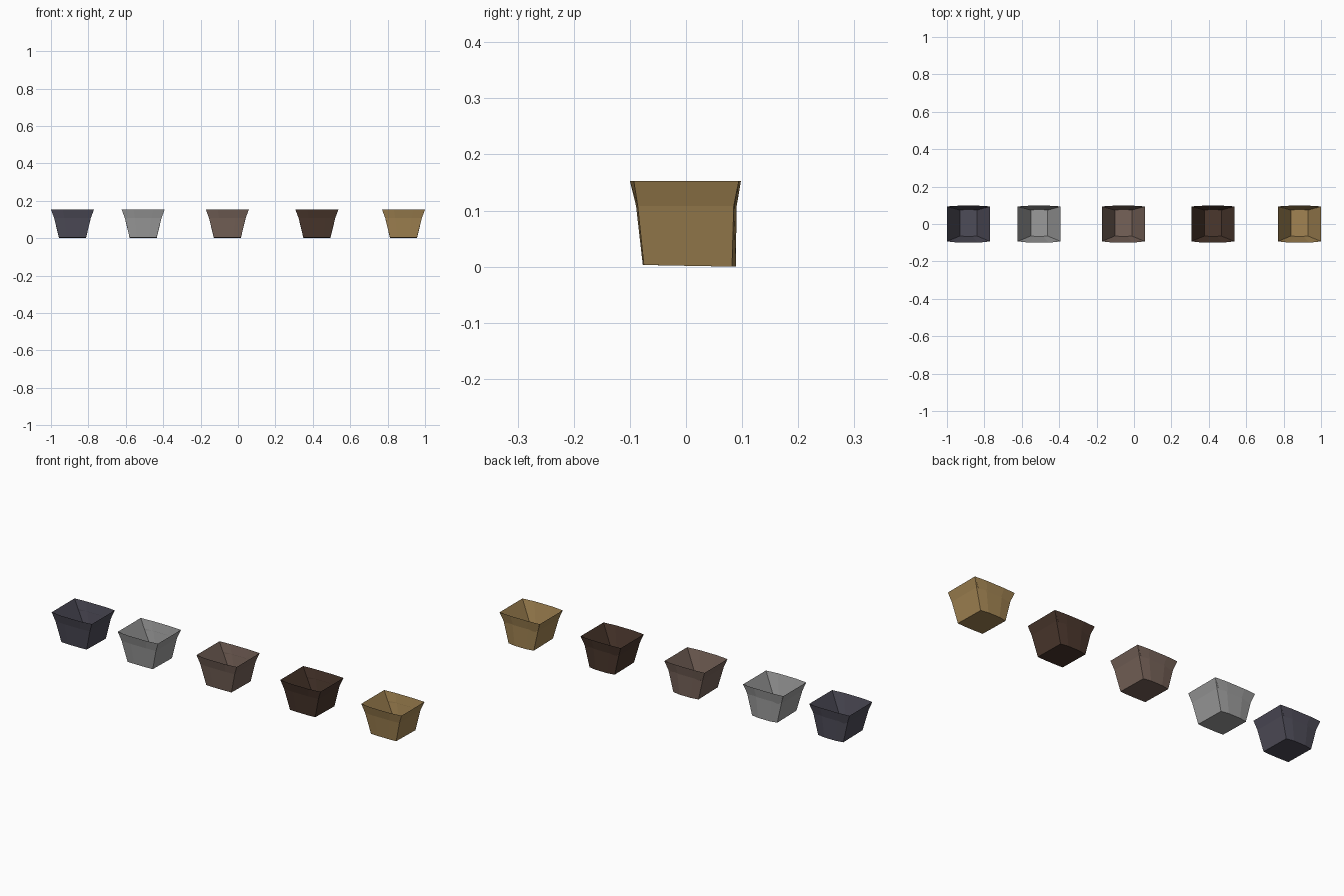
import bpy, bmesh

if "Cube" in bpy.data.objects:
    bpy.data.objects.remove(bpy.data.objects["Cube"])

# Each ring: half width x, corner y (front, back), middle y (front, back), z (front, back)
RINGS = [
    (0.045, (-0.064, 0.074), (-0.066, 0.077), (0.03, 0.03)),      # inner floor
    (0.115, (-0.093, 0.094), (-0.100, 0.098), (0.153, 0.153)),    # rim
    (0.098, (-0.086, 0.085), (-0.089, 0.090), (0.108, 0.108)),    # waist below the lip
    (0.072, (-0.075, 0.082), (-0.077, 0.089), (0.003, 0.0)),      # base
]


def ring_points(hx, corner, mid, z):
    # Eight-sided outline: flat sides, slightly bowed front and back
    front = [(-hx, corner[0]), (-hx * 0.45, mid[0]), (hx * 0.45, mid[0]), (hx, corner[0])]
    back = [(hx, corner[1]), (hx * 0.45, mid[1]), (-hx * 0.45, mid[1]), (-hx, corner[1])]
    return [(x, y, z[0]) for x, y in front] + [(x, y, z[1]) for x, y in back]


def make_pot(name, x, color):
    bm = bmesh.new()
    loops = [[bm.verts.new(p) for p in ring_points(*r)] for r in RINGS]
    n = len(loops[0])
    for a, b in zip(loops, loops[1:]):
        for i in range(n):
            j = (i + 1) % n
            bm.faces.new((a[i], a[j], b[j], b[i]))
    bm.faces.new(loops[0])
    bm.faces.new(loops[-1])
    bmesh.ops.recalc_face_normals(bm, faces=bm.faces)
    mesh = bpy.data.meshes.new(name)
    bm.to_mesh(mesh)
    bm.free()
    if color:
        mat = bpy.data.materials.new(name + "_color")
        mat.diffuse_color = (*color, 1)
        mat.use_nodes = True
        mat.node_tree.nodes["Principled BSDF"].inputs["Base Color"].default_value = mat.diffuse_color
        mesh.materials.append(mat)
    obj = bpy.data.objects.new(name, mesh)
    obj.location.x = x
    bpy.context.collection.objects.link(obj)


# Row of five pots in different materials
make_pot("slate_pot", -0.885, (0.076, 0.072, 0.098))
make_pot("grey_pot", -0.507, (0.33, 0.33, 0.33))
make_pot("clay_pot", -0.057, (0.18, 0.122, 0.098))
make_pot("dark_wood_pot", 0.422, (0.069, 0.038, 0.026))
make_pot("golden_pot", 0.885, (0.36, 0.23, 0.085))
